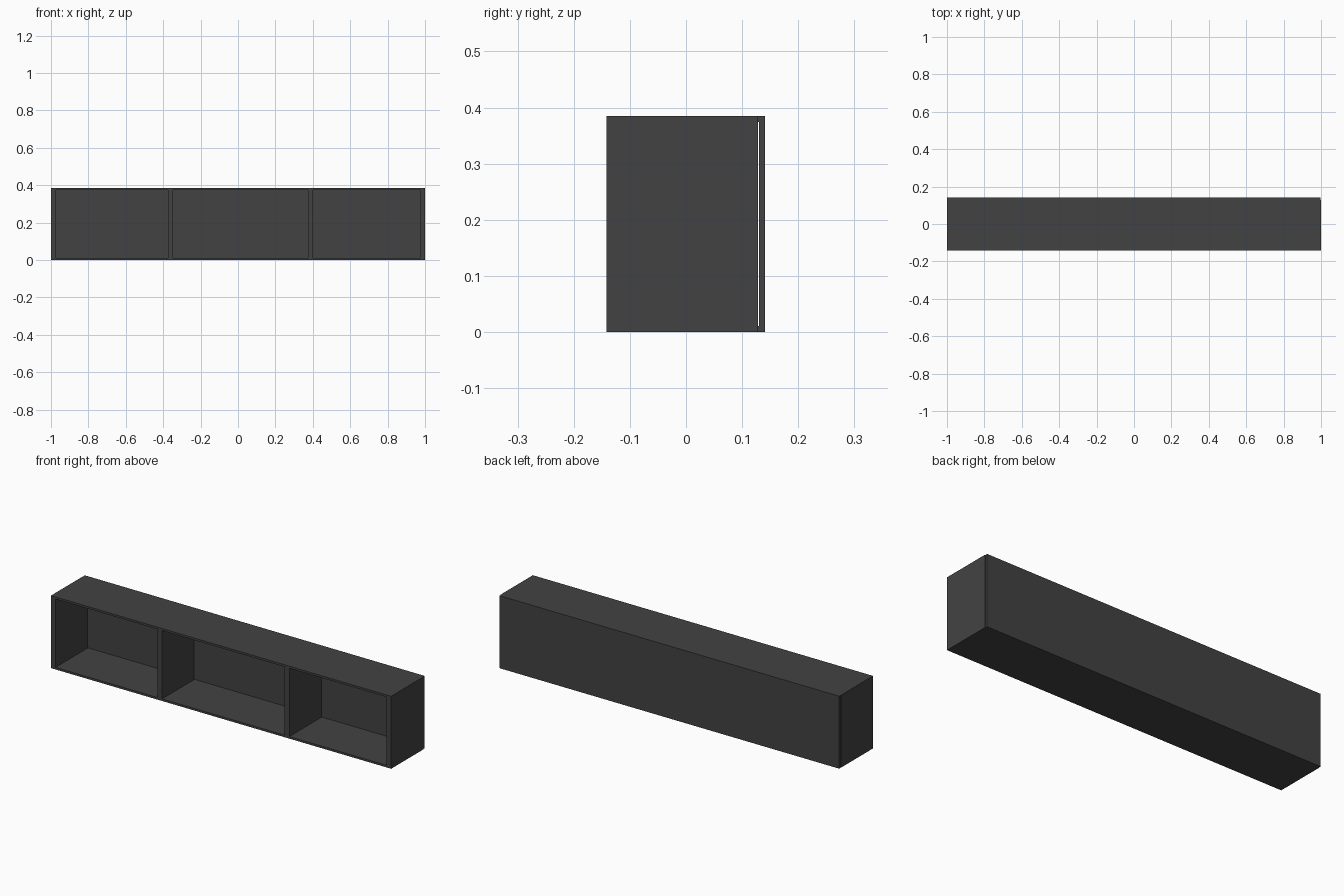
import bpy

if "Cube" in bpy.data.objects:
    bpy.data.objects.remove(bpy.data.objects["Cube"])

# single dark grey finish
grey = bpy.data.materials.new("dark_grey")
grey.diffuse_color = (0.055, 0.055, 0.055, 1)
grey.use_nodes = True
grey.node_tree.nodes["Principled BSDF"].inputs["Base Color"].default_value = grey.diffuse_color


def panel(name, x, y, z):
    """Box panel spanning the given (min, max) ranges."""
    bpy.ops.mesh.primitive_cube_add(size=1, location=[sum(r) / 2 for r in (x, y, z)])
    ob = bpy.context.object
    ob.name = name
    ob.scale = [r[1] - r[0] for r in (x, y, z)]
    bpy.ops.object.transform_apply(location=False, rotation=False, scale=True)
    ob.data.materials.append(grey)
    return ob


H = 0.385          # overall height
FRONT, BACK = -0.142, 0.141
T = 0.011          # thin board thickness
SIDE_BACK = 0.128  # uprights stop just short of the back panel

# top and bottom boards
panel("bottom_board", (-0.999, 0.997), (FRONT, BACK), (0, T))
panel("top_board", (-0.999, 0.997), (FRONT, BACK), (H - T, H))

# back panel, between the boards
panel("back_panel", (-0.999, 0.997), (0.130, BACK), (T, H - T))

# outer sides, full height
panel("left_side", (-1, -0.973), (FRONT, SIDE_BACK), (0, H))
panel("right_side", (0.972, 1), (FRONT, SIDE_BACK), (0, H))

# two inner dividers
for name, x in (("left_divider", -0.374), ("right_divider", 0.374)):
    panel(name, (x, x + 0.027), (FRONT, SIDE_BACK), (T, H - T))
